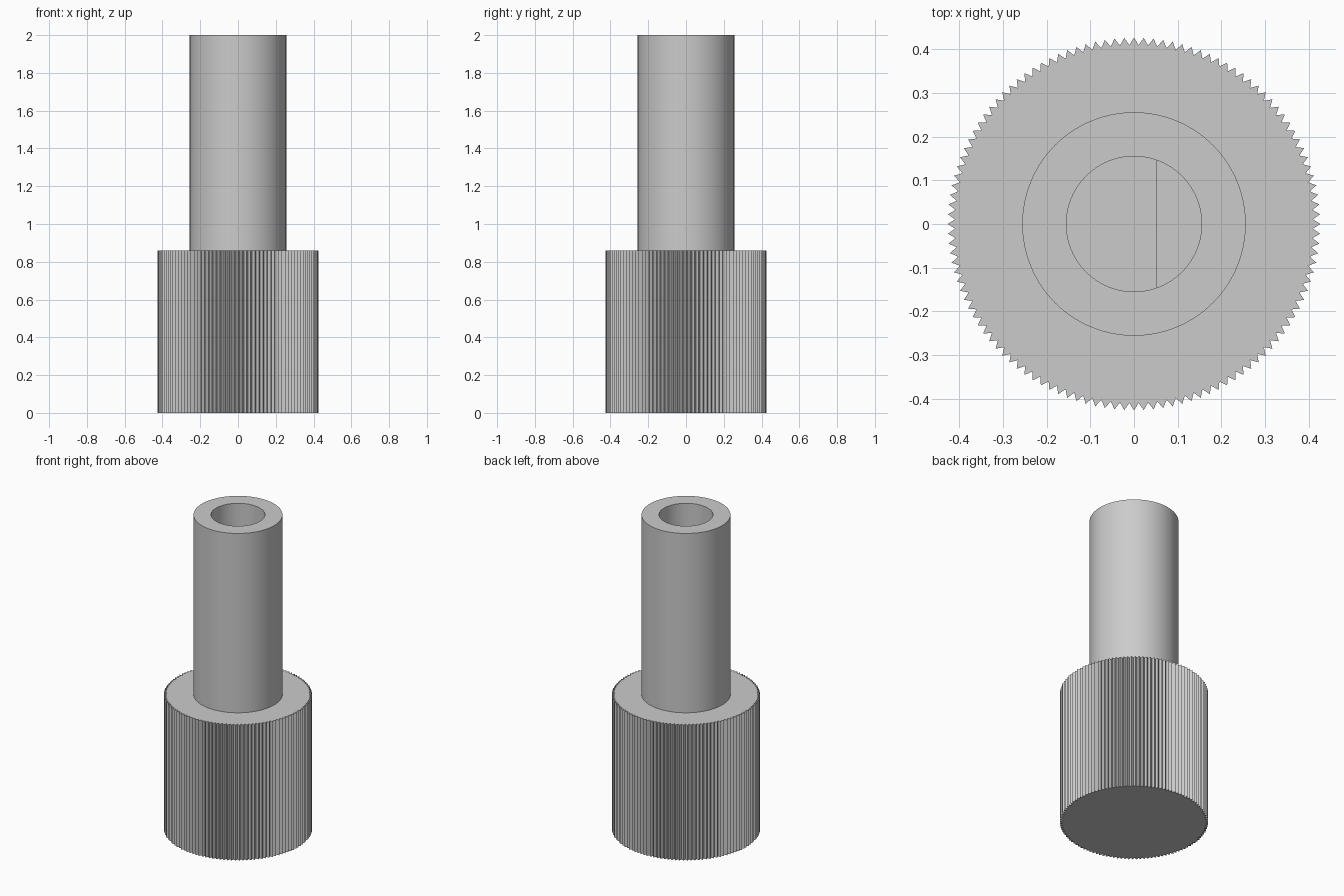
import bpy
import bmesh
import math

TEETH = 120
SEGMENTS = TEETH * 2

cube = bpy.data.objects.get("Cube")
if cube:
    bpy.data.objects.remove(cube, do_unlink=True)

grey = bpy.data.materials.new("plain grey")
grey.use_nodes = True
grey.diffuse_color = (0.6, 0.6, 0.6, 1)
grey.node_tree.nodes["Principled BSDF"].inputs["Base Color"].default_value = grey.diffuse_color


def ring(z, radius, valley=None, flat=None):
    """Circle of points; valley makes it toothed, flat cuts it to a D."""
    points = []
    for i in range(SEGMENTS):
        angle = math.tau * i / SEGMENTS
        r = valley if valley and i % 2 else radius
        x, y = r * math.cos(angle), r * math.sin(angle)
        points.append((min(x, flat) if flat else x, y, z))
    return points


def skin(name, rings, cap_first=False, cap_last=False):
    """Bridge successive rings into one smooth-sided surface."""
    bm = bmesh.new()
    loops = [[bm.verts.new(p) for p in points] for points in rings]
    for low, high in zip(loops, loops[1:]):
        for i in range(SEGMENTS):
            j = (i + 1) % SEGMENTS
            bm.faces.new((low[i], low[j], high[j], high[i]))
    if cap_first:
        bm.faces.new(loops[0][::-1])
    if cap_last:
        bm.faces.new(loops[-1])
    bmesh.ops.remove_doubles(bm, verts=bm.verts, dist=0.00001)
    mesh = bpy.data.meshes.new(name)
    bm.to_mesh(mesh)
    bm.free()
    mesh.materials.append(grey)
    obj = bpy.data.objects.new(name, mesh)
    bpy.context.collection.objects.link(obj)
    bpy.ops.object.select_all(action="DESELECT")
    obj.select_set(True)
    bpy.context.view_layer.objects.active = obj
    bpy.ops.object.shade_smooth_by_angle(angle=math.radians(25))
    return obj


GRIP_TOP, STEM_RADIUS, BORE_RADIUS = 0.86, 0.256, 0.155
STEP, FLOOR, FLAT = 1.5, 1.1, 0.052

# Knurled grip, open where the stem rises from it
skin("knurled_grip", [
    ring(0, 0.427, valley=0.41),
    ring(GRIP_TOP, 0.427, valley=0.41),
    ring(GRIP_TOP, STEM_RADIUS),
], cap_first=True)

# Hollow stem: round bore that steps to a D-shaped socket
skin("hollow_stem", [
    ring(GRIP_TOP, STEM_RADIUS),
    ring(2, STEM_RADIUS),
    ring(2, BORE_RADIUS),
    ring(STEP, BORE_RADIUS),
    ring(STEP, BORE_RADIUS, flat=FLAT),
    ring(FLOOR, BORE_RADIUS, flat=FLAT),
], cap_last=True)
